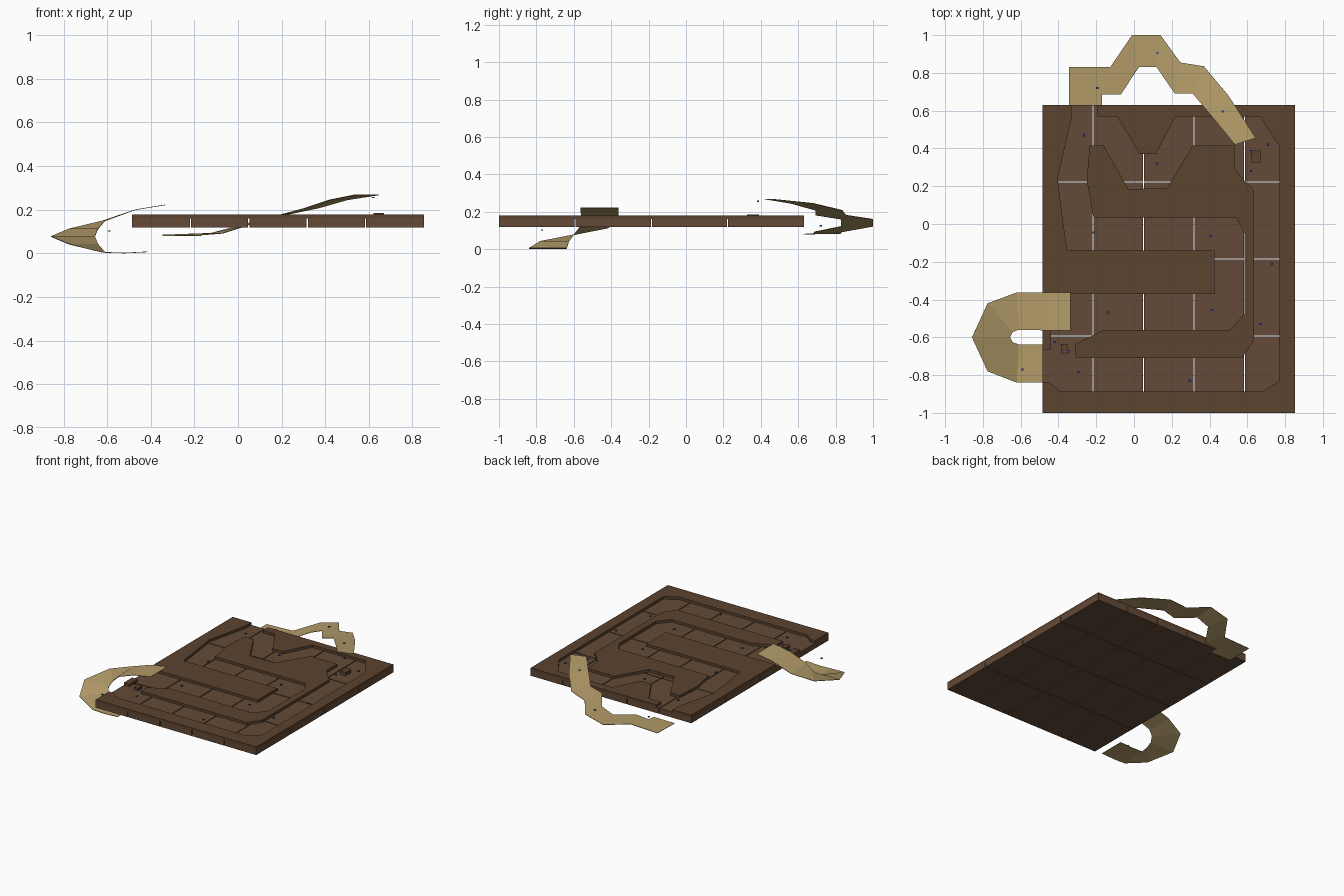
import bpy, bmesh


def material(name, rgb):
    m = bpy.data.materials.new(name)
    m.diffuse_color = (*rgb, 1)
    return m


TILE = material("tile_brown", (0.125, 0.068, 0.038))
WALL = material("wall_brown", (0.107, 0.056, 0.028))
TAN = material("ramp_tan", (0.45, 0.33, 0.14))
BLUE = material("marker_blue", (0.02, 0.06, 0.5))


def finish(name, bm, mat):
    bmesh.ops.recalc_face_normals(bm, faces=bm.faces)
    me = bpy.data.meshes.new(name)
    bm.to_mesh(me)
    bm.free()
    me.materials.append(mat)
    ob = bpy.data.objects.new(name, me)
    bpy.context.collection.objects.link(ob)
    return ob


def box(bm, x0, x1, y0, y1, z0, z1):
    ret = bmesh.ops.create_cube(bm, size=1)
    for v in ret["verts"]:
        v.co = ((x0 + x1) / 2 + v.co.x * (x1 - x0),
                (y0 + y1) / 2 + v.co.y * (y1 - y0),
                (z0 + z1) / 2 + v.co.z * (z1 - z0))


def plate(name, outline, z0, z1, mat):
    """Extrude a flat outline upwards."""
    bm = bmesh.new()
    face = bm.faces.new([bm.verts.new((x, y, z0)) for x, y in outline])
    up = bmesh.ops.extrude_face_region(bm, geom=[face], use_keep_orig=True)
    for v in up["geom"]:
        if isinstance(v, bmesh.types.BMVert):
            v.co.z = z1
    return finish(name, bm, mat)


def ribbon(name, rungs, mat):
    """Thin strip through cross rungs (ax, ay, bx, by, z)."""
    bm = bmesh.new()
    pairs = [(bm.verts.new((ax, ay, z)), bm.verts.new((bx, by, z)))
             for ax, ay, bx, by, z in rungs]
    for (a, b), (c, d) in zip(pairs, pairs[1:]):
        bm.faces.new((a, b, d, c))
    ob = finish(name, bm, mat)
    mod = ob.modifiers.new("thickness", "SOLIDIFY")
    mod.thickness = 0.003
    mod.offset = 0
    return ob


X0, X1, Y0, Y1 = -0.485, 0.852, -1.0, 0.63
BASE, FLOOR, TOP = 0.119, 0.160, 0.179

# floor tiles, 5 x 4 with narrow gaps
W, H, GAP = (X1 - X0) / 5, (Y1 - Y0) / 4, 0.003
bm = bmesh.new()
for i in range(5):
    for j in range(4):
        box(bm, X0 + i * W + (GAP if i else 0), X0 + (i + 1) * W - (GAP if i < 4 else 0),
            Y0 + j * H + (GAP if j else 0), Y0 + (j + 1) * H - (GAP if j < 3 else 0),
            BASE, FLOOR)
finish("floor_tiles", bm, TILE)

# raised walls between the channels
plate("left_wall", [(X0, Y1), (-0.33, Y1), (-0.33, 0.56), (-0.405, 0.24),
                    (-0.355, -0.14), (0.425, -0.14), (0.425, -0.37), (X0, -0.37)],
      FLOOR, TOP, WALL)
plate("outer_wall", [(-0.192, Y1), (-0.192, 0.57), (-0.09, 0.57), (0.03, 0.37),
                     (0.115, 0.37), (0.22, 0.57), (0.665, 0.57), (0.77, 0.41),
                     (0.77, -0.83), (0.68, -0.887), (-0.39, -0.887), (-0.445, -0.84),
                     (X0, -0.84), (X0, Y0), (X1, Y0), (X1, Y1)],
      FLOOR, TOP, WALL)
plate("inner_wall", [(-0.235, 0.415), (-0.16, 0.415), (-0.03, 0.185), (0.175, 0.19),
                     (0.31, 0.415), (0.535, 0.415), (0.535, 0.29), (0.585, 0.23),
                     (0.635, 0.18), (0.635, -0.62), (0.57, -0.71), (-0.31, -0.71),
                     (-0.31, -0.635), (-0.16, -0.56), (0.51, -0.56), (0.585, -0.475),
                     (0.585, -0.05), (0.54, 0.035), (-0.215, 0.035), (-0.25, 0.23)],
      FLOOR, TOP, WALL)

# small raised blocks at the channel ends
bm = bmesh.new()
box(bm, X0, -0.44, -0.665, -0.565, FLOOR, TOP)
box(bm, -0.387, -0.353, -0.685, -0.635, FLOOR, TOP)
box(bm, 0.622, 0.67, 0.325, 0.39, FLOOR, 0.186)
finish("end_blocks", bm, WALL)

# side ramp: descends around a half turn
ribbon("side_ramp", [
    (-0.335, -0.362, -0.335, -0.563, 0.222), (-0.47, -0.362, -0.47, -0.563, 0.2),
    (-0.62, -0.362, -0.61, -0.56, 0.149), (-0.775, -0.42, -0.642, -0.572, 0.112),
    (-0.858, -0.6, -0.656, -0.6, 0.077), (-0.775, -0.78, -0.642, -0.626, 0.042),
    (-0.62, -0.84, -0.61, -0.638, 0.0045), (-0.52, -0.84, -0.52, -0.638, 0.0015),
    (-0.415, -0.84, -0.415, -0.638, 0.007)], TAN)

# back ramp: bends from below the board to above it
ribbon("back_ramp", [
    (-0.345, 0.627, -0.17, 0.627, 0.08), (-0.345, 0.832, -0.17, 0.685, 0.084),
    (-0.125, 0.832, -0.07, 0.685, 0.092), (-0.01, 1.0, 0.025, 0.83, 0.122),
    (0.14, 1.0, 0.12, 0.83, 0.16), (0.245, 0.855, 0.215, 0.692, 0.182),
    (0.37, 0.835, 0.31, 0.692, 0.208), (0.5, 0.68, 0.42, 0.56, 0.245),
    (0.645, 0.455, 0.535, 0.42, 0.268)], TAN)

# tiny blue markers along the channels and ramps
on_board = [(-0.265, 0.47), (0.12, 0.32), (0.71, 0.42), (0.62, 0.28), (-0.215, -0.045),
            (0.405, -0.065), (0.73, -0.21), (0.415, -0.455), (0.67, -0.53),
            (-0.14, -0.47), (-0.42, -0.625), (-0.345, -0.675), (-0.295, -0.785),
            (0.295, -0.83)]
on_ramps = [(-0.195, 0.72, 0.125), (0.125, 0.905, 0.162), (0.47, 0.595, 0.25),
            (-0.59, -0.77, 0.102), (0.62, 0.385, 0.256)]
bm = bmesh.new()
for x, y, z in [(x, y, 0.174) for x, y in on_board] + on_ramps:
    box(bm, x - 0.006, x + 0.006, y - 0.006, y + 0.006, z - 0.003, z + 0.003)
finish("markers", bm, BLUE)
